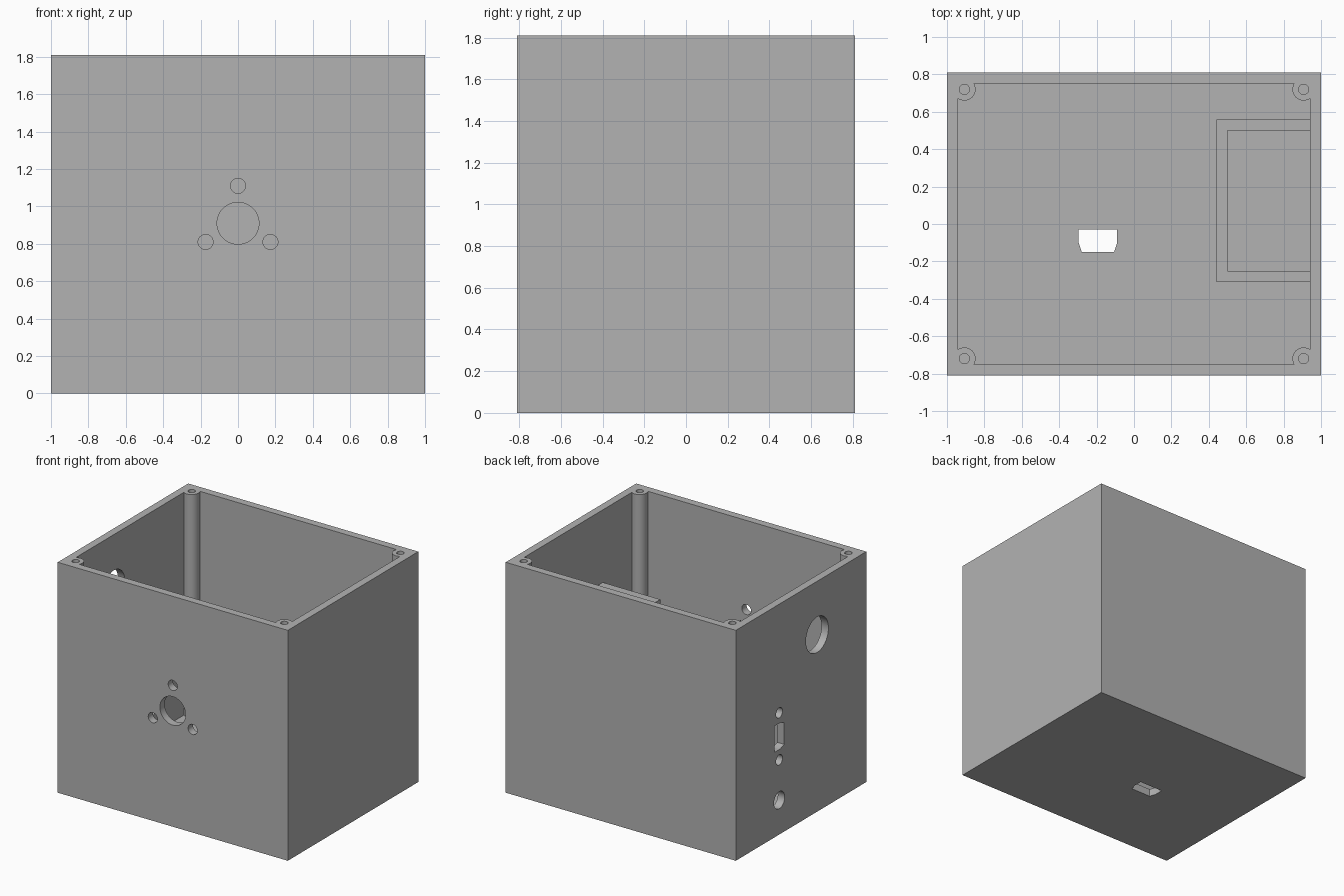
import bpy, bmesh, math
from mathutils import Matrix, Vector

if "Cube" in bpy.data.objects:
    bpy.data.objects.remove(bpy.data.objects["Cube"])

W, D, H, T = 2.0, 1.62, 1.81, 0.06      # outer size and wall thickness

grey = bpy.data.materials.new("plain grey")
grey.use_nodes = True
grey.diffuse_color = (0.448, 0.448, 0.448, 1)
grey.node_tree.nodes["Principled BSDF"].inputs["Base Color"].default_value = grey.diffuse_color


def finish(name, bm):
    bmesh.ops.recalc_face_normals(bm, faces=bm.faces)
    mesh = bpy.data.meshes.new(name)
    bm.to_mesh(mesh)
    bm.free()
    mesh.materials.append(grey)
    obj = bpy.data.objects.new(name, mesh)
    bpy.context.collection.objects.link(obj)
    return obj


def box(name, lo, hi):
    lo, hi = Vector(lo), Vector(hi)
    bm = bmesh.new()
    bmesh.ops.create_cube(bm, size=1, matrix=Matrix.Translation((lo + hi) / 2)
                          @ Matrix.Diagonal((*(hi - lo), 1)))
    return finish(name, bm)


def cylinder(name, centre, radius, length, axis="Z"):
    turn = {"X": Matrix.Rotation(math.pi / 2, 4, "Y"),
            "Y": Matrix.Rotation(math.pi / 2, 4, "X"), "Z": Matrix()}[axis]
    bm = bmesh.new()
    bmesh.ops.create_cone(bm, cap_ends=True, segments=40, radius1=radius, radius2=radius,
                          depth=length, matrix=Matrix.Translation(centre) @ turn)
    return finish(name, bm)


def prism(name, points, depth):
    """Extrude a closed outline of 3D points along the depth vector."""
    bm = bmesh.new()
    face = bm.faces.new([bm.verts.new(p) for p in points])
    side = bmesh.ops.extrude_face_region(bm, geom=[face])
    bmesh.ops.translate(bm, vec=depth, verts=[v for v in side["geom"]
                                              if isinstance(v, bmesh.types.BMVert)])
    return finish(name, bm)


def combine(target, tool, operation):
    mod = target.modifiers.new(operation.lower(), "BOOLEAN")
    mod.operation, mod.solver, mod.object = operation, "EXACT", tool
    bpy.context.view_layer.objects.active = target
    bpy.ops.object.modifier_apply(modifier=mod.name)
    bpy.data.objects.remove(tool)


# Open-topped shell
case = box("case", (-W / 2, -D / 2, 0), (W / 2, D / 2, H))
combine(case, box("cavity", (-W / 2 + T, -D / 2 + T, T), (W / 2 - T, D / 2 - T, H + 1)), "DIFFERENCE")

# Corner screw posts, flush with the rim, with screw holes
for sx in (-1, 1):
    for sy in (-1, 1):
        x, y = sx * 0.907, sy * 0.72
        combine(case, cylinder("post", (x, y, (H + T / 2) / 2), 0.06, H - T / 2), "UNION")
        combine(case, cylinder("screw_hole", (x, y, H), 0.027, 0.6), "DIFFERENCE")

# Front wall: round opening ringed by three bolt holes
combine(case, cylinder("front_opening", (0, -D / 2, 0.91), 0.112, 0.3, "Y"), "DIFFERENCE")
for i in range(3):
    a = math.radians(90 + 120 * i)
    combine(case, cylinder("bolt_hole", (0.2 * math.cos(a), -D / 2, 0.91 + 0.2 * math.sin(a)),
                           0.04, 0.3, "Y"), "DIFFERENCE")

# Side wall: large opening, connector screw holes and cable hole
for y, z, r in ((-0.2, 1.39, 0.14), (0.27, 0.956, 0.04), (0.27, 0.586, 0.04), (0.27, 0.27, 0.067)):
    combine(case, cylinder("side_hole", (-W / 2, y, z), r, 0.3, "X"), "DIFFERENCE")

# Connector slots with a tapered outline, one in the side wall and one in the floor
outline = [(-0.103, 0.06), (0.103, 0.06), (0.103, -0.01), (0.086, -0.06), (-0.086, -0.06), (-0.103, -0.01)]
combine(case, prism("side_slot", [(-W / 2 - 0.1, 0.27 + v, 0.771 + u) for u, v in outline],
                    (0.3, 0, 0)), "DIFFERENCE")
combine(case, prism("floor_slot", [(-0.193 + u, -0.09 + v, -0.1) for u, v in outline],
                    (0, 0, 0.3)), "DIFFERENCE")

# Three-sided pocket against the inside of the left wall
inner = W / 2 - T
pocket = prism("inner_pocket", [(x, y, T) for x, y in (
    (inner, -0.31), (0.44, -0.31), (0.44, 0.56), (inner, 0.56),
    (inner, 0.5), (0.5, 0.5), (0.5, -0.25), (inner, -0.25))], (0, 0, 1.18))

# Smooth round walls, keep corners sharp
for obj in (case, pocket):
    bpy.ops.object.select_all(action="DESELECT")
    obj.select_set(True)
    bpy.context.view_layer.objects.active = obj
    bpy.ops.object.shade_smooth_by_angle(angle=math.radians(30))
